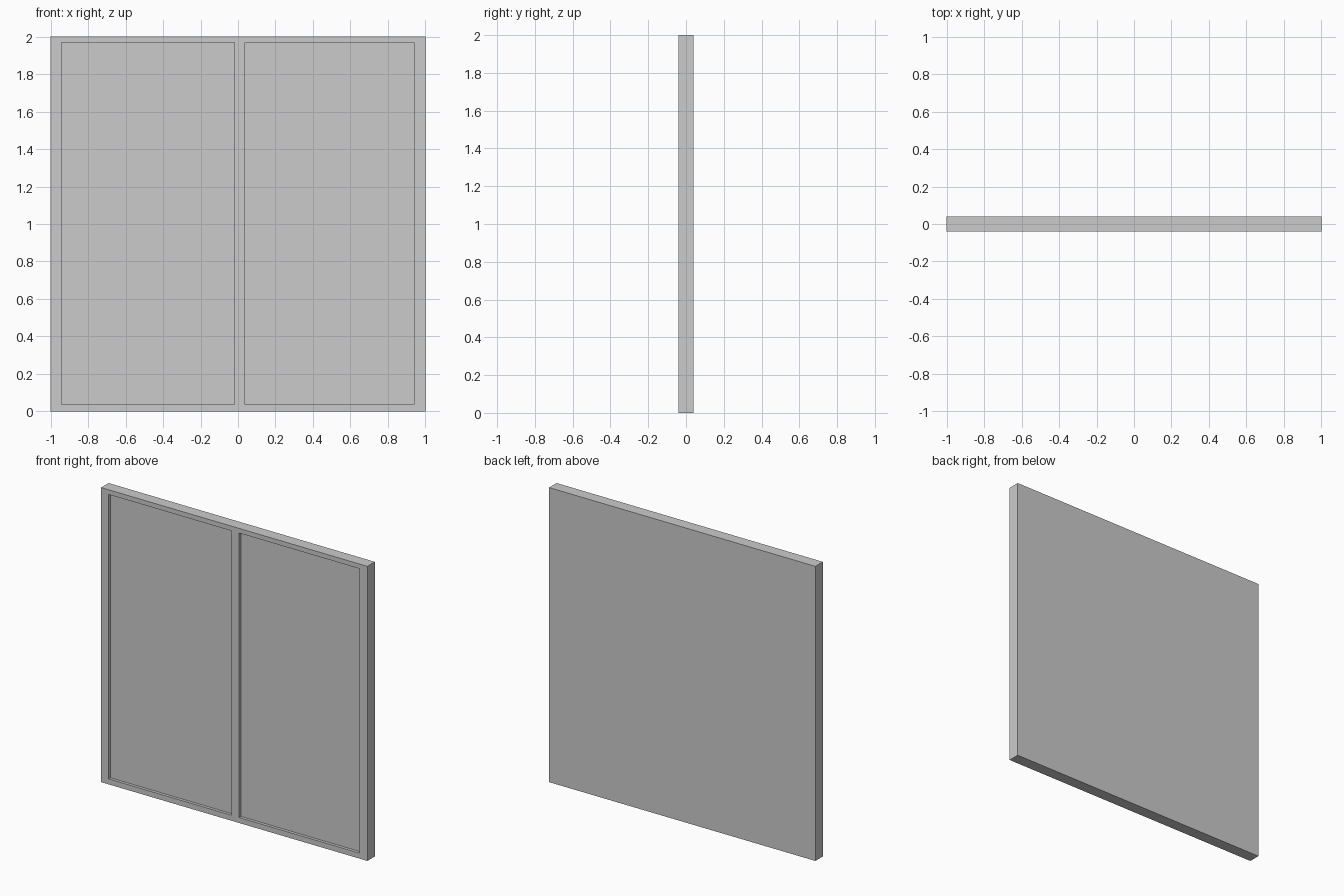
import bpy

if "Cube" in bpy.data.objects:
    bpy.data.objects.remove(bpy.data.objects["Cube"])


def box(name, x, y, z):
    """Axis-aligned box from (min, max) ranges."""
    bpy.ops.mesh.primitive_cube_add(size=1, location=[(a + b) / 2 for a, b in (x, y, z)])
    ob = bpy.context.object
    ob.name = name
    ob.scale = [b - a for a, b in (x, y, z)]
    bpy.ops.object.transform_apply(location=True, rotation=False, scale=True)
    return ob


T = 0.04       # half thickness
DEPTH = 0.02   # recess depth

# Solid slab with a flat back
panel = box("door_panel", (-1, 1), (-T, T), (0, 2))

# Two tall recesses in the front, leaving the frame and centre mullion
for side, x in (("left", (-0.943, -0.02)), ("right", (0.037, 0.94))):
    cutter = box(f"{side}_recess_cutter", x, (-T - 0.05, -T + DEPTH), (0.037, 1.968))
    cutter.hide_render = True
    cutter.display_type = 'WIRE'
    mod = panel.modifiers.new(f"{side}_recess", 'BOOLEAN')
    mod.operation = 'DIFFERENCE'
    mod.solver = 'EXACT'
    mod.object = cutter
